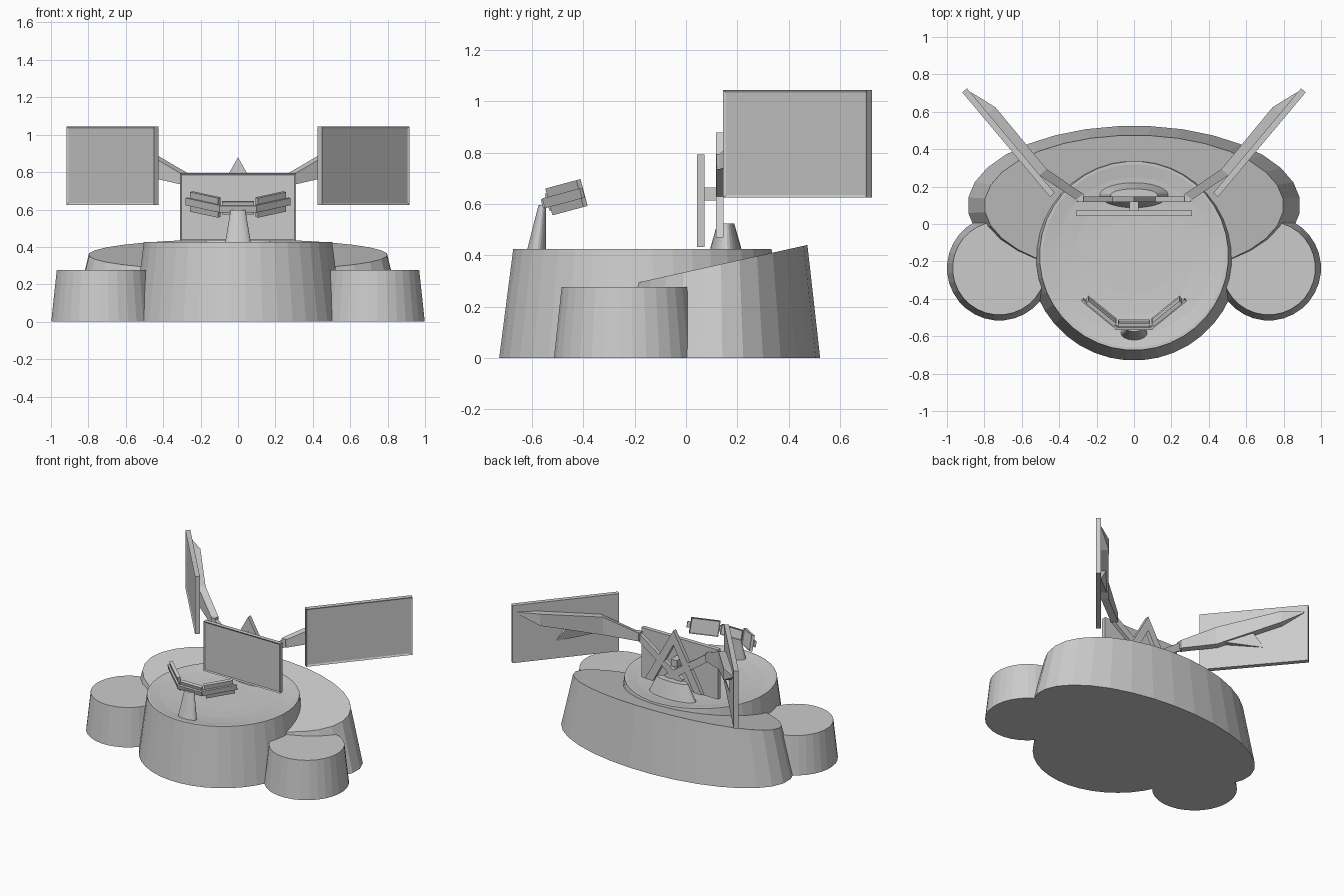
import bpy, bmesh, math
from mathutils import Matrix, Vector

if "Cube" in bpy.data.objects:
    bpy.data.objects.remove(bpy.data.objects["Cube"])


def finish(name, bm):
    bmesh.ops.recalc_face_normals(bm, faces=bm.faces[:])
    me = bpy.data.meshes.new(name)
    bm.to_mesh(me)
    bm.free()
    ob = bpy.data.objects.new(name, me)
    bpy.context.collection.objects.link(ob)
    return ob


def loft(name, rings):
    """Skin equal-length rings of points and cap both ends."""
    bm = bmesh.new()
    vs = [[bm.verts.new(p) for p in r] for r in rings]
    n = len(vs[0])
    for a, b in zip(vs, vs[1:]):
        for i in range(n):
            j = (i + 1) % n
            bm.faces.new((a[i], a[j], b[j], b[i]))
    bm.faces.new(vs[0])
    bm.faces.new(vs[-1])
    return finish(name, bm)


def ring(cx, cy, rx, ry, z, n=32, slope=0.0):
    pts = []
    for i in range(n):
        a = 2 * math.pi * (i + 0.5) / n
        y = ry * math.sin(a)
        pts.append((cx + rx * math.cos(a), cy + y, z + slope * y))
    return pts


def box(name, size, mat, bezel=0.0):
    """Box in a local frame; a bezel insets a recessed screen in the -y face."""
    bm = bmesh.new()
    bmesh.ops.create_cube(bm, size=1, matrix=Matrix.Diagonal((*size, 1)))
    if bezel:
        f = min(bm.faces, key=lambda f: f.calc_center_median().y)
        bmesh.ops.inset_region(bm, faces=[f], thickness=bezel)
        for v in f.verts:
            v.co.y += 0.006
    bm.transform(mat)
    return finish(name, bm)


def bar(name, a, b, w, y, t):
    """Flat bar between two (x, z) points."""
    d = Vector((b[0] - a[0], 0, b[1] - a[1]))
    ang = math.atan2(d.z, d.x)
    c = Vector(((a[0] + b[0]) / 2, y, (a[1] + b[1]) / 2))
    return box(name, (d.length, t, w),
               Matrix.Translation(c) @ Matrix.Rotation(-ang, 4, 'Y'))


# Stage: dished main drum, sloped oval riser, two side drums
profile = [(0.56, 0), (0.505, 0.425), (0.49, 0.425), (0.42, 0.413), (0.32, 0.404), (0.21, 0.40)]
loft("main_drum", [ring(0, -0.17, r, r, z, 40) for r, z in profile])
loft("back_riser", [ring(0, 0.1, 0.89, 0.425, 0),
                    ring(0, 0.1, 0.80, 0.375, 0.358, slope=0.222)])
for s, side in ((1, "right"), (-1, "left")):
    loft(side + "_side_drum", [ring(s * 0.72, -0.236, 0.28, 0.28, 0),
                               ring(s * 0.72, -0.236, 0.25, 0.25, 0.277)])

# Pedestals
loft("back_pedestal", [ring(0, 0.155, 0.19, 0.07, 0.395), ring(0, 0.155, 0.125, 0.033, 0.525)])
loft("front_post", [ring(0, -0.585, 0.073, 0.04, 0.4, 24), ring(0, -0.56, 0.04, 0.015, 0.597, 24)])

# Central display and the crossed frame behind it
box("centre_display", (0.62, 0.03, 0.362), Matrix.Translation((0, 0.058, 0.613)), 0.012)
box("display_mount", (0.05, 0.08, 0.05), Matrix.Translation((0, 0.1, 0.64)))
for s, side in ((1, "right"), (-1, "left")):
    # tapered leg of the A-frame, sharing a pointed peak at the centre
    leg = [(0, 0.88), (s * 0.23, 0.47), (s * 0.165, 0.47), (0, 0.775)]
    loft(side + "_frame_leg", [[(x, y, z) for x, z in leg] for y in (0.117, 0.147)])
    bar(side + "_frame_brace", (s * 0.29, 0.765), (-s * 0.06, 0.52), 0.05, 0.132, 0.028)

# Side displays with forked arms
for s, side in ((1, "right"), (-1, "left")):
    c = Vector((s * 0.671, 0.435, 0.835))
    m = Matrix.Translation(c) @ Matrix.Rotation(s * math.radians(50), 4, 'Z')
    box(side + "_display", (0.73, 0.033, 0.42), m, 0.015)

    def local(u, d, z):
        return m @ Vector((s * u, d, z - c.z))

    rings = [[(s * 0.27, 0.118, 0.735), (s * 0.30, 0.118, 0.735), (s * 0.30, 0.118, 0.795), (s * 0.27, 0.118, 0.795)],
             [(s * 0.27, 0.16, 0.735), (s * 0.31, 0.13, 0.735), (s * 0.31, 0.13, 0.795), (s * 0.27, 0.16, 0.795)]]
    for u, d0, d1, z0, z1 in ((-0.24, 0.065, 0.015, 0.78, 0.91),
                              (0.19, 0.068, 0.012, 0.90, 0.985),
                              (0.335, 0.02, 0.012, 0.985, 0.995)):
        rings.append([local(u, d1 if k else d0, z) for k, z in ((0, z0), (1, z0), (1, z1), (0, z1))])
    loft(side + "_display_arm", rings)
    prong = [(-0.22, 0.80), (-0.02, 0.88), (0.07, 0.75)]
    depth = (0.06, 0.06, 0.016)
    loft(side + "_arm_prong", [[local(u, 0.01, z) for u, z in prong],
                               [local(u, d, z) for (u, z), d in zip(prong, depth)]])

# Small control screens facing the performer, on a tilted bracket
base = Matrix.Translation((0, -0.555, 0.603)) @ Matrix.Rotation(math.radians(15), 4, 'X')
flip = Matrix.Rotation(math.pi, 4, 'Z')
box("centre_bracket", (0.20, 0.014, 0.035), base)
box("centre_control_screen", (0.17, 0.022, 0.07), base @ Matrix.Translation((0, 0.025, 0)) @ flip, 0.006)
for s, side in ((1, "right"), (-1, "left")):
    m = base @ Matrix.Translation((s * 0.185, 0.08, 0)) @ Matrix.Rotation(s * math.radians(40), 4, 'Z')
    box(side + "_bracket", (0.235, 0.014, 0.04), m)
    box(side + "_control_screen", (0.195, 0.022, 0.108),
        m @ Matrix.Translation((0, 0.016, 0)) @ flip, 0.006)
